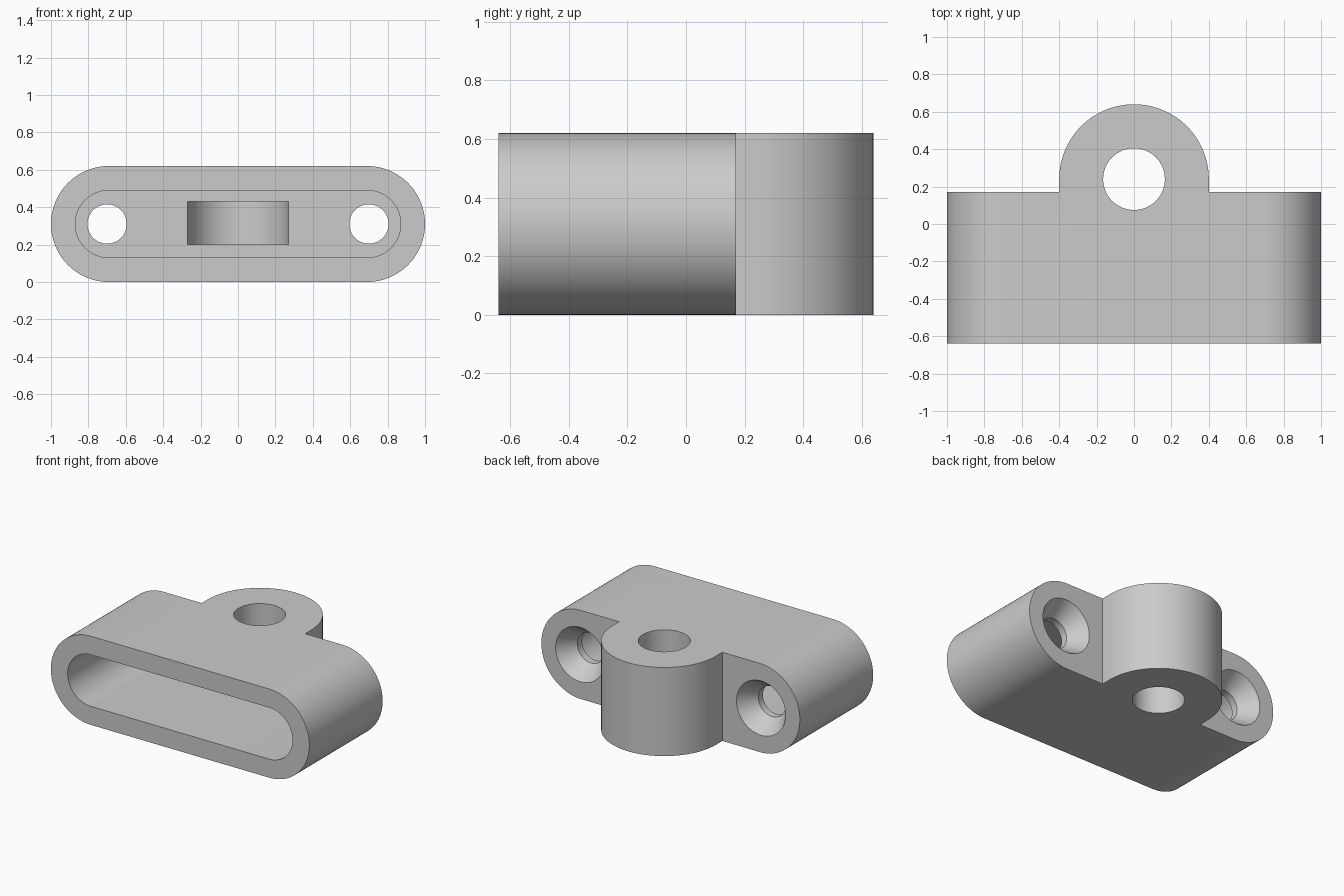
import bpy
import bmesh
from math import sin, cos, pi, radians

if "Cube" in bpy.data.objects:
    bpy.data.objects.remove(bpy.data.objects["Cube"], do_unlink=True)

MID_Z = 0.31        # height of the long axis
END_X = 0.69        # centres of the rounded ends
BACK_Y = 0.17       # rear face of the body
FRONT_Y = -0.64
FLOOR_Y = 0.0       # bottom of the front pocket
EYE_Y = 0.24        # axis of the vertical eye

grey = bpy.data.materials.new("plain grey")
grey.use_nodes = True
colour = (0.6, 0.6, 0.6, 1)
grey.diffuse_color = colour
grey.node_tree.nodes["Principled BSDF"].inputs["Base Color"].default_value = colour


def arc(cx, cy, r, start, end, n=48):
    return [(cx + r * cos(radians(start + (end - start) * i / n)),
             cy + r * sin(radians(start + (end - start) * i / n)))
            for i in range(n + 1)]


def loft(name, rings):
    """Solid through matching rings of 3D points, capped at both ends."""
    bm = bmesh.new()
    loops = [[bm.verts.new(p) for p in ring] for ring in rings]
    n = len(loops[0])
    for a, b in zip(loops, loops[1:]):
        for i in range(n):
            j = (i + 1) % n
            bm.faces.new((a[i], a[j], b[j], b[i]))
    bm.faces.new(loops[0])
    bm.faces.new(loops[-1])
    bmesh.ops.recalc_face_normals(bm, faces=bm.faces)
    mesh = bpy.data.meshes.new(name)
    bm.to_mesh(mesh)
    bm.free()
    mesh.materials.append(grey)
    obj = bpy.data.objects.new(name, mesh)
    bpy.context.collection.objects.link(obj)
    return obj


def along_y(name, profile, y0, y1):
    return loft(name, [[(x, y, z) for x, z in profile] for y in (y0, y1)])


def along_z(name, profile, z0, z1):
    return loft(name, [[(x, y, z) for x, y in profile] for z in (z0, z1)])


def stadium(r):
    return arc(END_X, MID_Z, r, -90, 90) + arc(-END_X, MID_Z, r, 90, 270)


def combine(target, tool, operation):
    mod = target.modifiers.new(tool.name, 'BOOLEAN')
    mod.operation = operation
    mod.solver = 'EXACT'
    mod.object = tool
    bpy.context.view_layer.objects.active = target
    bpy.ops.object.modifier_apply(modifier=mod.name)
    bpy.data.objects.remove(tool, do_unlink=True)


# Rounded body and the upright eye boss behind it
body = along_y("mount_body", stadium(MID_Z), FRONT_Y, BACK_Y)
boss_profile = arc(0, EYE_Y, 0.4, 0, 180, 64) + [(-0.4, 0.08), (0.4, 0.08)]
combine(body, along_z("eye_boss", boss_profile, 0, 2 * MID_Z), 'UNION')

# Deep front pocket
combine(body, along_y("pocket", stadium(0.18), FRONT_Y - 0.1, FLOOR_Y), 'DIFFERENCE')

# Round-ended slot from the pocket into the boss
slot_profile = arc(0, EYE_Y, 0.27, 0, 180, 64) + [(-0.27, -0.1), (0.27, -0.1)]
combine(body, along_z("slot", slot_profile, 0.2, 0.43), 'DIFFERENCE')

# Vertical eye hole
combine(body, along_z("eye_hole", arc(0, EYE_Y, 0.165, 0, 360, 64)[:-1], -0.1, 0.8), 'DIFFERENCE')

# Countersunk screw holes through the rear wall
for side in (-1, 1):
    steps = [(-0.1, 0.105), (0.05, 0.105), (BACK_Y, 0.19), (BACK_Y + 0.1, 0.19)]
    rings = [[(x, y, z) for x, z in arc(side * 0.7, MID_Z, r, 0, 360, 64)[:-1]]
             for y, r in steps]
    combine(body, loft("screw_hole", rings), 'DIFFERENCE')

# Smooth the curves and keep the edges crisp
bpy.ops.object.select_all(action='DESELECT')
body.select_set(True)
bpy.context.view_layer.objects.active = body
bpy.ops.object.shade_smooth_by_angle(angle=radians(25))
